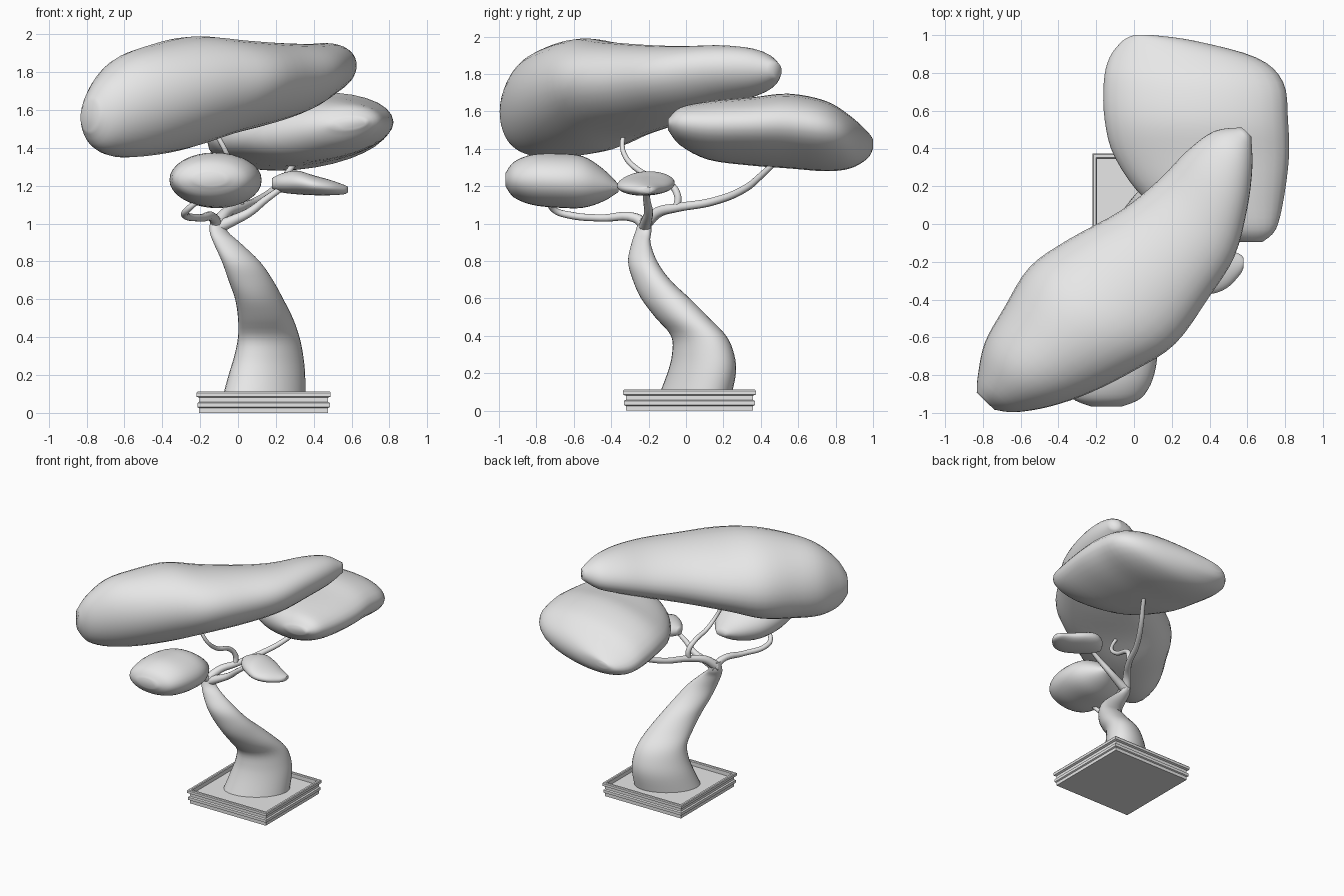
import bpy
import bmesh
import math
from mathutils import Vector

cube = bpy.data.objects.get("Cube")
if cube:
    bpy.data.objects.remove(cube, do_unlink=True)

grey = bpy.data.materials.new("plain_grey")
grey.use_nodes = True
grey.diffuse_color = (0.8, 0.8, 0.8, 1)
grey.node_tree.nodes["Principled BSDF"].inputs["Base Color"].default_value = (0.8, 0.8, 0.8, 1)


def finish(obj, angle):
    """Give an object the shared material and smooth shading."""
    bpy.ops.object.select_all(action="DESELECT")
    bpy.context.view_layer.objects.active = obj
    obj.select_set(True)
    if obj.type == "CURVE":
        bpy.ops.object.convert(target="MESH")
        obj = bpy.context.view_layer.objects.active
    obj.data.materials.clear()
    obj.data.materials.append(grey)
    bpy.ops.object.shade_smooth_by_angle(angle=math.radians(angle))
    return obj


def skin(name, rings, angle=60):
    """Bridge closed rings of points and cap both ends."""
    bm = bmesh.new()
    loops = [[bm.verts.new(point) for point in ring] for ring in rings]
    count = len(loops[0])
    for low, high in zip(loops, loops[1:]):
        for i in range(count):
            j = (i + 1) % count
            bm.faces.new((low[i], low[j], high[j], high[i]))
    bm.faces.new(loops[0][::-1])
    bm.faces.new(loops[-1])
    bmesh.ops.recalc_face_normals(bm, faces=bm.faces[:])
    mesh = bpy.data.meshes.new(name)
    bm.to_mesh(mesh)
    bm.free()
    obj = bpy.data.objects.new(name, mesh)
    bpy.context.collection.objects.link(obj)
    return finish(obj, angle)


def smooth_stations(stations, steps=4):
    """Run a Catmull-Rom spline through a list of section sizes."""
    result = []
    last = len(stations) - 1
    for i in range(last):
        a, b, c, d = (stations[min(max(k, 0), last)] for k in (i - 1, i, i + 1, i + 2))
        for s in range(steps):
            t = s / steps
            result.append([
                q + t * (r - p + t * (2 * p - 5 * q + 4 * r - w + t * (3 * (q - r) + w - p))) / 2
                for p, q, r, w in zip(a, b, c, d)])
    return result + [list(stations[-1])]


def section(low, high, bottom, top, skew=0.0, sides=32):
    """Oval filling a box, as pairs of coordinates; skew leans it to a diagonal."""
    points = []
    for i in range(sides):
        angle = math.tau * i / sides
        points.append(((low + high + (high - low) * math.cos(angle)) / 2,
                       (bottom + top + (top - bottom) * math.sin(angle + skew)) / 2))
    return points


def foliage(name, along, across, stations, tilt=0.0):
    """Leaf pad; stations hold distance, side limits, bottom and top."""
    along, across = Vector((*along, 0)), Vector((*across, 0))
    rings = []
    for dist, low, high, bottom, top in smooth_stations(stations):
        middle = (low + high) / 2
        rings.append([along * dist + across * v + Vector((0, 0, z + tilt * (v - middle)))
                      for v, z in section(low, high, bottom, top)])
    return skin(name, rings)


def branch(name, thickness, points):
    """Tapered tube through points holding a position and relative radius."""
    curve = bpy.data.curves.new(name, "CURVE")
    curve.dimensions = "3D"
    curve.bevel_depth = thickness
    curve.bevel_resolution = 3
    curve.resolution_u = 6
    curve.use_fill_caps = True
    spline = curve.splines.new("BEZIER")
    spline.bezier_points.add(len(points) - 1)
    for knot, (x, y, z, radius) in zip(spline.bezier_points, points):
        knot.co = (x, y, z)
        knot.radius = radius
        knot.handle_left_type = knot.handle_right_type = "AUTO"
    obj = bpy.data.objects.new(name, curve)
    bpy.context.collection.objects.link(obj)
    return finish(obj, 60)


# Square tray with a grooved outside and a sunken floor
tray_profile = [(.34, 0), (.34, .025), (.35, .03), (.35, .052), (.34, .058),
                (.34, .08), (.355, .086), (.355, .106), (.35, .112),
                (.335, .112), (.33, .106), (.33, .075)]
corners = [(-1, -1), (1, -1), (1, 1), (-1, 1)]
skin("tray", [[(.135 + sx * half, .018 + sy * half, z) for sx, sy in corners]
              for half, z in tray_profile], angle=30)

# Leaning trunk: height, then x limits and y limits
trunk = [(.07, -.085, .355, -.15, .24), (.2, -.05, .355, -.1, .267),
         (.3, -.02, .345, -.075, .258), (.4, 0, .325, -.08, .215),
         (.5, 0, .29, -.165, .12), (.6, -.015, .24, -.24, .02),
         (.7, -.05, .185, -.285, -.085), (.8, -.085, .115, -.31, -.155),
         (.9, -.13, .01, -.29, -.19), (.96, -.15, -.055, -.27, -.185),
         (1.03, -.145, -.075, -.25, -.185)]
skin("trunk", [[(x, y, z) for x, y in section(x0, x1, y0, y1, skew=.37)]
               for z, x0, x1, y0, y1 in smooth_stations(trunk)])

# Branches that carry the leaf pads
branch("front_branch", .022, [
    (-.11, -.21, .98, 1.5), (-.13, -.27, 1.03, 1.2), (-.2, -.45, 1.03, .9),
    (-.28, -.62, 1.045, .9), (-.27, -.7, 1.07, .8), (-.2, -.74, 1.13, .6)])
branch("left_branch", .024, [
    (-.11, -.22, .98, 1.5), (-.02, -.21, 1.02, 1.2), (.06, -.2, 1.06, 1),
    (.15, -.21, 1.13, .8), (.25, -.21, 1.2, .6)])
branch("back_branch", .024, [
    (-.11, -.22, 1, 1.5), (-.06, -.15, 1.06, 1.2), (.01, -.05, 1.085, 1),
    (.1, .15, 1.12, .9), (.2, .32, 1.19, .8), (.26, .41, 1.265, .7), (.31, .49, 1.34, .6)])
branch("upper_branch", .02, [
    (.01, -.05, 1.085, 1), (.01, -.045, 1.15, 1), (-.01, -.09, 1.215, .9),
    (-.03, -.23, 1.27, .8), (-.06, -.33, 1.37, .7), (-.13, -.335, 1.5, .6)])

# Large top pad, lying diagonally with its front edge raised
foliage("top_foliage", (.7, .714), (.714, -.7), [
    (-1.22, .03, .16, 1.49, 1.65), (-1.15, -.03, .25, 1.4, 1.76),
    (-1, -.125, .36, 1.355, 1.88), (-.8, -.18, .46, 1.36, 1.945),
    (-.55, -.235, .545, 1.395, 1.985), (-.3, -.19, .6, 1.465, 1.965),
    (0, -.1, .555, 1.525, 1.95), (.25, -.07, .5, 1.585, 1.945),
    (.48, -.07, .37, 1.655, 1.95), (.65, -.04, .24, 1.71, 1.925),
    (.765, .05, .12, 1.78, 1.86)], tilt=.14)

# Wide pad at the back
foliage("back_foliage", (0, 1), (1, 0), [
    (-.095, .5, .68, 1.5, 1.56), (-.03, .33, .75, 1.42, 1.62),
    (.12, .07, .79, 1.345, 1.65), (.35, -.1, .82, 1.315, 1.67),
    (.55, -.155, .815, 1.3, 1.69), (.75, -.16, .79, 1.285, 1.65),
    (.88, -.13, .65, 1.3, 1.57), (.97, -.06, .32, 1.35, 1.49),
    (1, 0, .1, 1.4, 1.45)], tilt=.09)

# Small pads at the front and left
foliage("front_foliage", (0, 1), (1, 0), [
    (-.965, -.23, -.06, 1.2, 1.27), (-.92, -.33, .04, 1.14, 1.33),
    (-.82, -.355, .1, 1.1, 1.37), (-.68, -.36, .125, 1.085, 1.375),
    (-.55, -.32, .11, 1.085, 1.36), (-.44, -.22, .05, 1.12, 1.29),
    (-.36, -.1, -.02, 1.17, 1.21)])
foliage("left_foliage", (1, 0), (0, 1), [
    (.18, -.21, -.15, 1.185, 1.24), (.23, -.28, -.09, 1.165, 1.265),
    (.31, -.34, -.06, 1.155, 1.28), (.4, -.37, -.08, 1.15, 1.255),
    (.49, -.34, -.13, 1.15, 1.23), (.56, -.27, -.16, 1.155, 1.205),
    (.58, -.23, -.18, 1.165, 1.195)])
